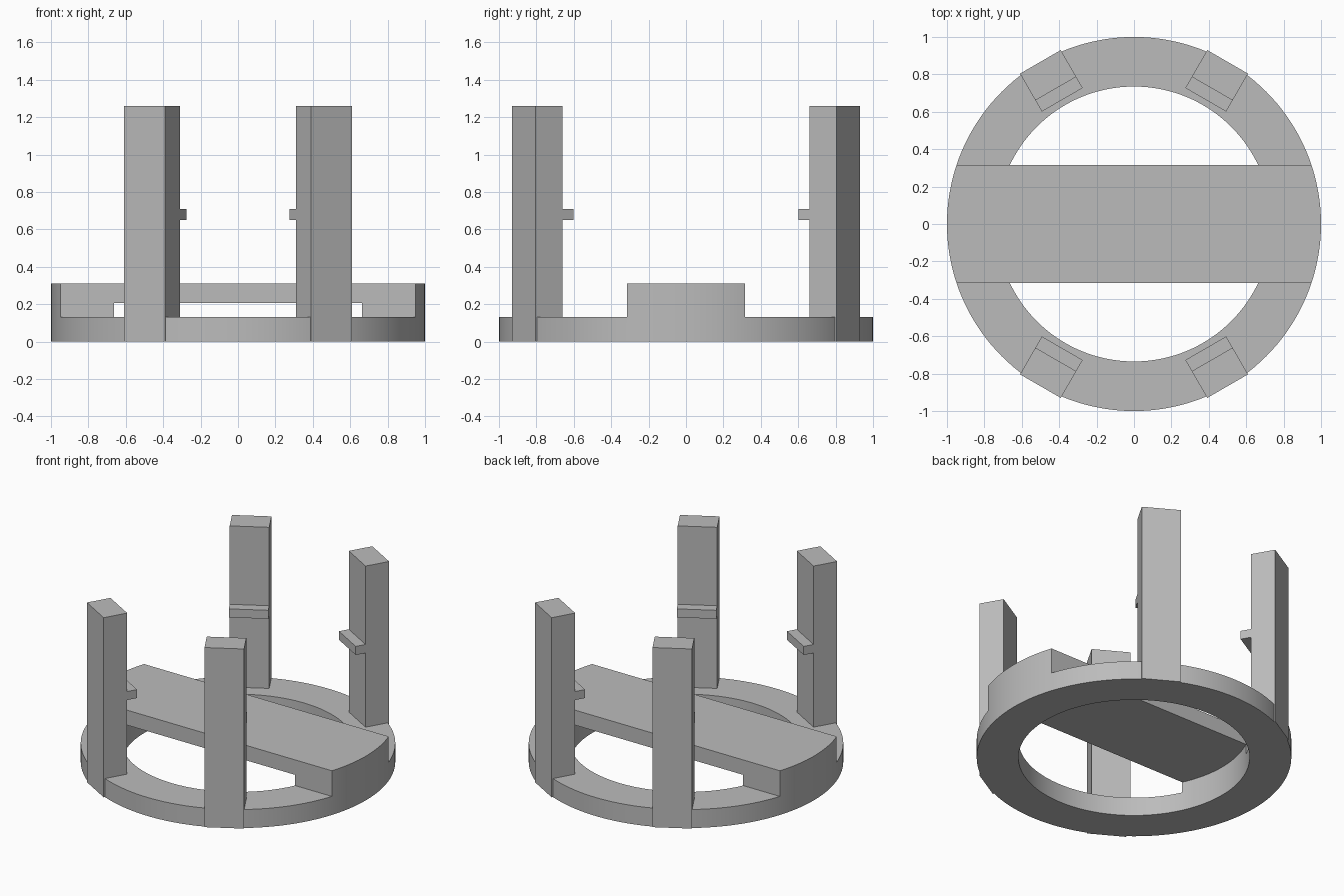
import bpy
import math
from mathutils import Matrix, Vector

default = bpy.data.objects.get("Cube")
if default:
    bpy.data.objects.remove(default, do_unlink=True)

# Single material
grey = bpy.data.materials.new("plain grey")
grey.use_nodes = True
colour = (0.5, 0.5, 0.5, 1)
grey.diffuse_color = colour
grey.node_tree.nodes["Principled BSDF"].inputs["Base Color"].default_value = colour

RING_TOP, BRIDGE_UNDER, BRIDGE_TOP = 0.13, 0.205, 0.31
OUTER, INNER, BRIDGE_HALF = 1.0, 0.735, 0.315
POST_TOP, POST_HALF, POST_INNER = 1.26, 0.126, 0.836


def finish(name):
    ob = bpy.context.object
    ob.name = name
    ob.data.materials.append(grey)
    return ob


def cylinder(name, radius, z0, z1):
    bpy.ops.mesh.primitive_cylinder_add(
        vertices=144, radius=radius, depth=z1 - z0, location=(0, 0, (z0 + z1) / 2))
    return finish(name)


def box(name, low, high, angle=0):
    """Box between two corners, turned about the z axis."""
    low, high = Vector(low), Vector(high)
    bpy.ops.mesh.primitive_cube_add(size=1)
    ob = finish(name)
    ob.data.transform(Matrix.Rotation(angle, 4, "Z")
                      @ Matrix.Translation((low + high) / 2)
                      @ Matrix.Diagonal((*(high - low), 1)))
    return ob


def combine(target, other, operation):
    mod = target.modifiers.new("combine", "BOOLEAN")
    mod.operation, mod.solver, mod.object = operation, "EXACT", other
    bpy.context.view_layer.objects.active = target
    bpy.ops.object.modifier_apply(modifier=mod.name)
    bpy.data.objects.remove(other, do_unlink=True)


# Ring base and bridge, carved from one disc
base = cylinder("ring_base_with_bridge", OUTER, 0, BRIDGE_TOP)
for side in (-1, 1):
    edges = sorted((side * BRIDGE_HALF, side * 2))
    combine(base, box("side_cutter", (-2, edges[0], RING_TOP), (2, edges[1], 1)),
            "DIFFERENCE")
combine(base, cylinder("hole_cutter", INNER, -1, BRIDGE_UNDER), "DIFFERENCE")
bpy.ops.object.select_all(action="DESELECT")
base.select_set(True)
bpy.context.view_layer.objects.active = base
bpy.ops.object.shade_smooth_by_angle(angle=math.radians(30))

# Four upright posts, each with an inward ledge
for name, degrees in (("back_left", 60), ("back_right", 120),
                      ("front_right", 240), ("front_left", 300)):
    turn = math.radians(degrees)
    post = box(name + "_post", (POST_INNER, -POST_HALF, 0),
               (OUTER + 0.001, POST_HALF, POST_TOP), turn)
    ledge = box(name + "_ledge", (0.767, -POST_HALF, 0.65),
                (POST_INNER, POST_HALF, 0.71), turn)
